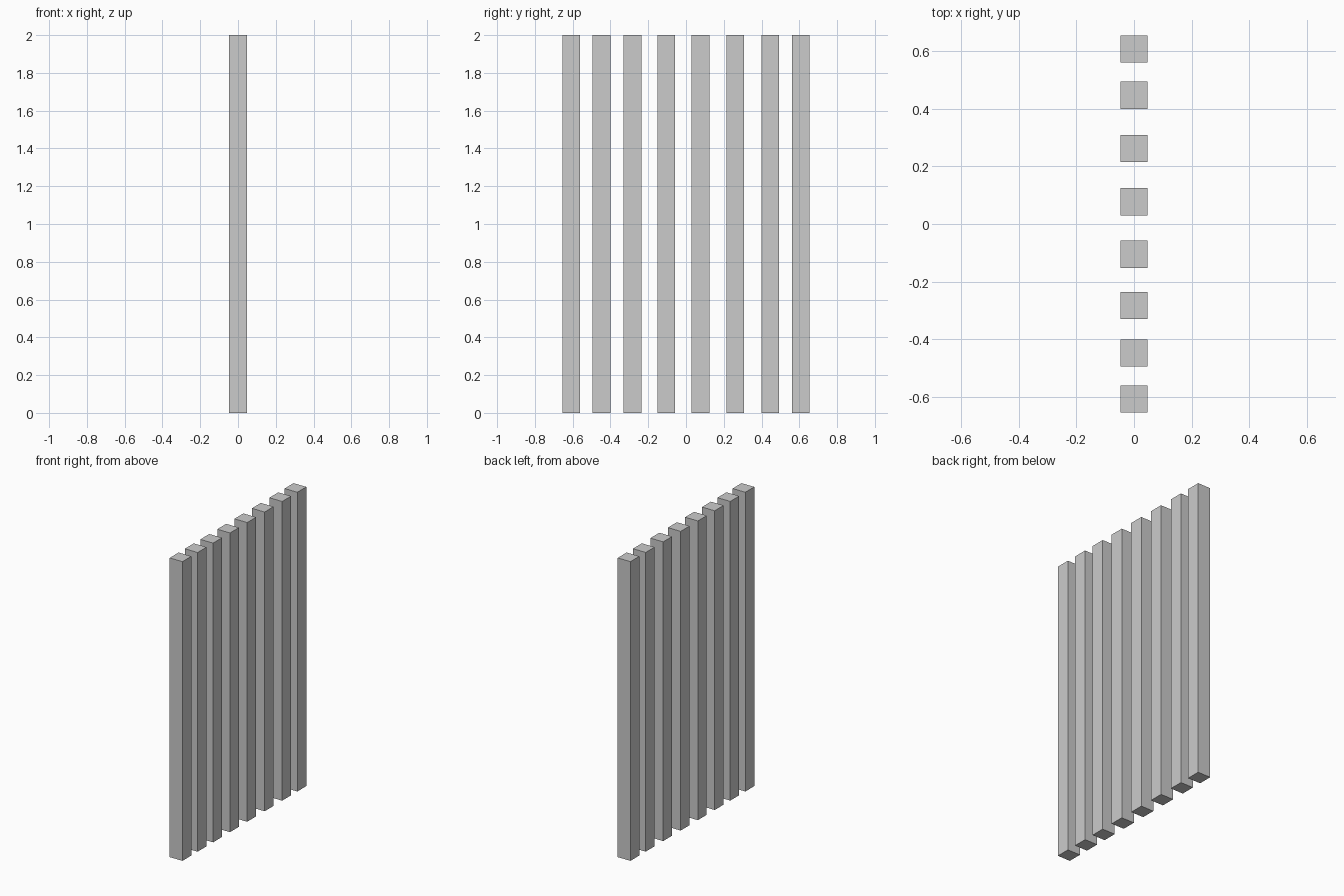
import bpy

if "Cube" in bpy.data.objects:
    bpy.data.objects.remove(bpy.data.objects["Cube"])

WIDTH, HEIGHT = 0.094, 2.0
# Slightly uneven spacing of the slats along y
CENTRES = [-0.607, -0.447, -0.283, -0.105, 0.077, 0.261, 0.446, 0.607]


def slat(index, y):
    bpy.ops.mesh.primitive_cube_add(size=1, location=(0, y, HEIGHT / 2))
    obj = bpy.context.object
    obj.name = f"slat_{index}"
    obj.scale = (WIDTH, WIDTH, HEIGHT)
    bpy.ops.object.transform_apply(location=False, rotation=False, scale=True)


# Row of upright square slats
for i, y in enumerate(CENTRES, 1):
    slat(i, y)
